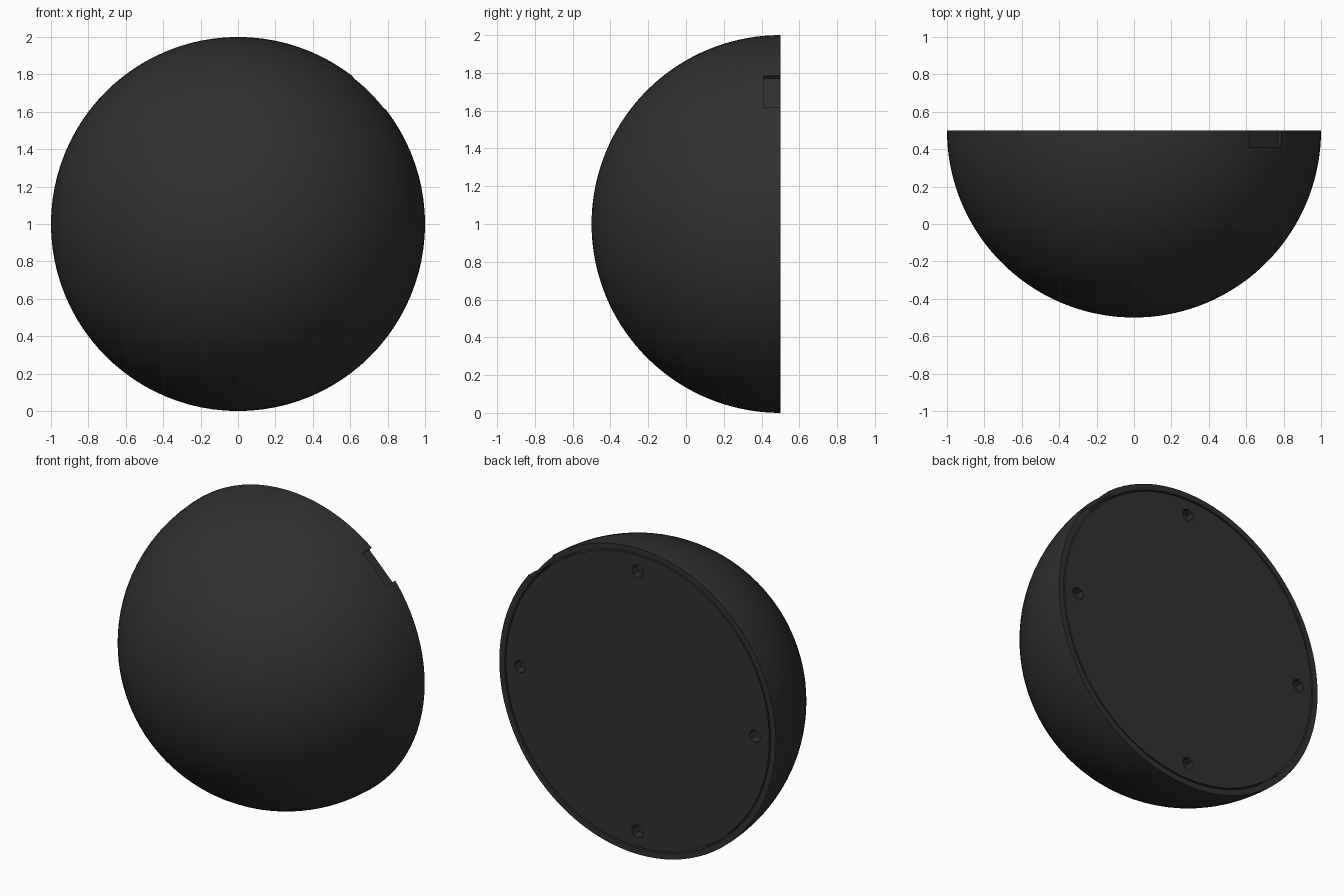
import bpy, bmesh, math
from mathutils import Matrix, Vector

cube = bpy.data.objects.get("Cube")
if cube:
    bpy.data.objects.remove(cube, do_unlink=True)

BACK = 0.5                      # y of the flat back
CENTRE = Vector((0, BACK, 1))   # centre of the half sphere
RECESS = 0.06                   # depth of the seat for the back plate

black = bpy.data.materials.new("matte_black")
black.use_nodes = True
COLOUR = (0.03, 0.03, 0.03, 1)
black.diffuse_color = COLOUR
shader = black.node_tree.nodes["Principled BSDF"]
shader.inputs["Base Color"].default_value = COLOUR
shader.inputs["Roughness"].default_value = 0.7


def make_object(name, bm):
    bmesh.ops.recalc_face_normals(bm, faces=bm.faces)
    mesh = bpy.data.meshes.new(name)
    bm.to_mesh(mesh)
    bm.free()
    mesh.materials.append(black)
    obj = bpy.data.objects.new(name, mesh)
    bpy.context.collection.objects.link(obj)
    return obj


def lathe(name, profile, steps=96):
    """Spin (radius, y) points around the y axis through the centre."""
    bm = bmesh.new()
    verts = [bm.verts.new((r, y, 1)) for r, y in profile]
    edges = [bm.edges.new(pair) for pair in zip(verts, verts[1:])]
    bmesh.ops.spin(bm, geom=verts + edges, cent=CENTRE, axis=(0, 1, 0),
                   angle=math.tau, steps=steps)
    bmesh.ops.remove_doubles(bm, verts=bm.verts, dist=1e-5)
    return make_object(name, bm)


def activate(obj):
    bpy.ops.object.select_all(action='DESELECT')
    obj.select_set(True)
    bpy.context.view_layer.objects.active = obj


def cut(obj, cutter):
    mod = obj.modifiers.new("cut", 'BOOLEAN')
    mod.operation = 'DIFFERENCE'
    mod.solver = 'EXACT'
    mod.object = cutter
    activate(obj)
    bpy.ops.object.modifier_apply(modifier=mod.name)
    bpy.data.objects.remove(cutter, do_unlink=True)


# Dome: quarter arc, flat rim, then the seat for the back plate
N = 36
arc = [(math.sin(i * math.pi / 2 / N), BACK - math.cos(i * math.pi / 2 / N))
       for i in range(N + 1)]
arc[0], arc[-1] = (0, BACK - 1), (1, BACK)
dome = lathe("dome_shell", arc + [(0.962, BACK), (0.962, BACK - RECESS),
                                  (0, BACK - RECESS)])

# Cable notch through the rim, on the upper +x diagonal
bm = bmesh.new()
bmesh.ops.create_cube(bm, size=1, matrix=(
    Matrix.Translation(CENTRE) @ Matrix.Rotation(-math.pi / 4, 4, 'Y')
    @ Matrix.Translation((1.068, 0.005, 0))
    @ Matrix.Diagonal((0.2, 0.19, 0.24, 1))))
cut(dome, make_object("notch_cutter", bm))

# Back plate, separated from the rim by a narrow gap
plate = lathe("back_plate", [(0, BACK - RECESS), (0.952, BACK - RECESS),
                             (0.952, BACK), (0, BACK)])

# Four screw holes
bm = bmesh.new()
for k in range(4):
    a = k * math.pi / 2
    bmesh.ops.create_cone(
        bm, cap_ends=True, segments=8, radius1=0.043, radius2=0.043, depth=0.3,
        matrix=Matrix.Translation(CENTRE + 0.85 * Vector((math.cos(a), 0, math.sin(a))))
        @ Matrix.Rotation(math.pi / 2, 4, 'X'))
cut(plate, make_object("hole_cutter", bm))

for obj in (dome, plate):
    activate(obj)
    bpy.ops.object.shade_smooth_by_angle(angle=math.radians(30))
